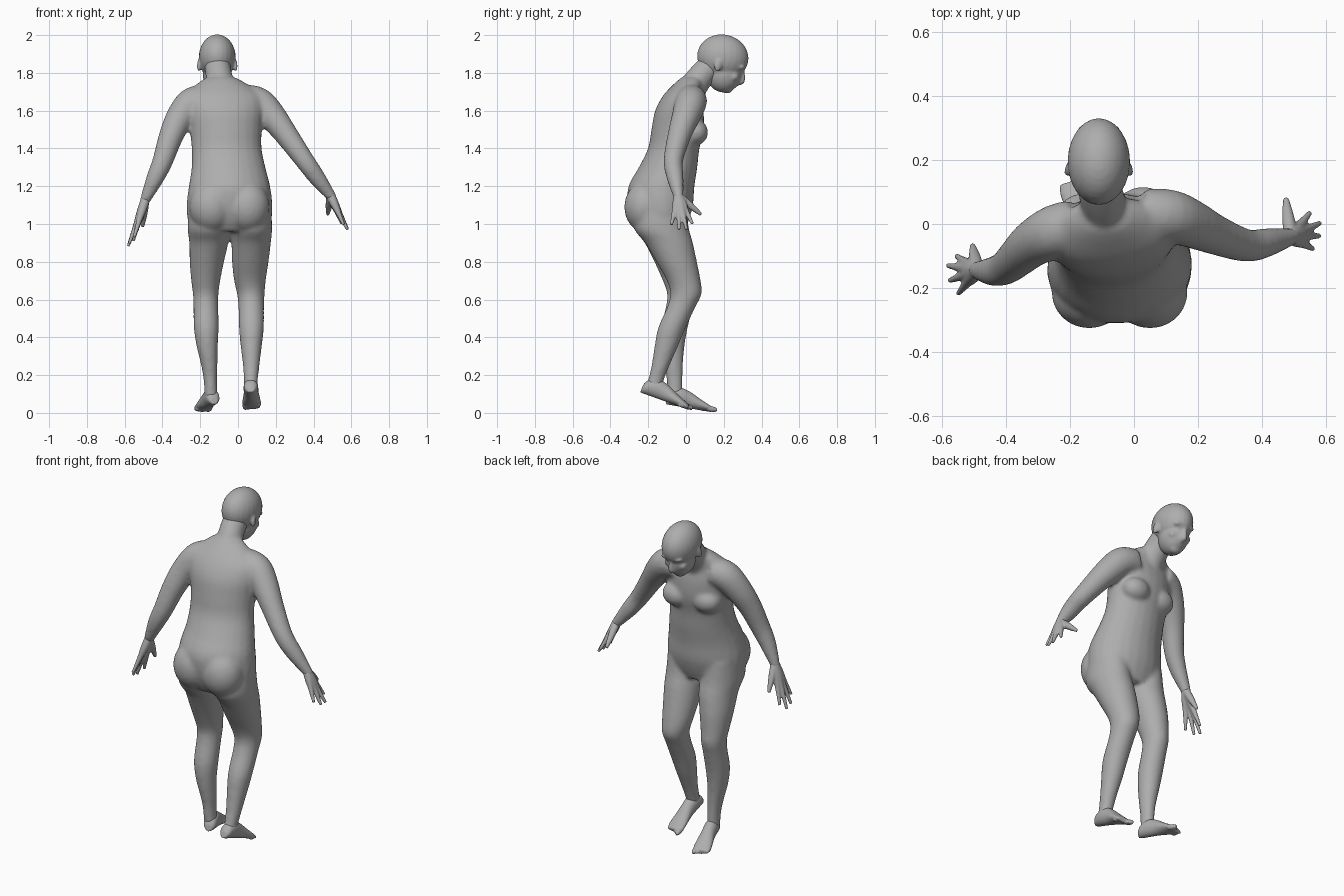
import bpy, bmesh, math
from mathutils import Vector, Matrix

cube = bpy.data.objects.get("Cube")
if cube:
    bpy.data.objects.remove(cube, do_unlink=True)

skin = bpy.data.materials.new("grey_clay")
skin.use_nodes = True
skin.diffuse_color = (0.42, 0.42, 0.42, 1)
shader = skin.node_tree.nodes["Principled BSDF"]
shader.inputs["Base Color"].default_value = skin.diffuse_color
shader.inputs["Roughness"].default_value = 0.7


def refine(rows, steps=4):
    """Catmull-Rom interpolation of rows of numbers."""
    rows = [Vector(r) for r in rows]
    out = []
    for i in range(len(rows) - 1):
        a, b, c = rows[max(i - 1, 0)], rows[i], rows[i + 1]
        d = rows[min(i + 2, len(rows) - 1)]
        for s in range(steps):
            t = s / steps
            out.append(b + (c - a) * (t / 2) + (a * 2 - b * 5 + c * 4 - d) * (t * t / 2)
                       + (b * 3 - a - c * 3 + d) * (t ** 3 / 2))
    return out + [rows[-1]]


def skin_rings(bm, rings):
    """Bridge equal vertex rings and cap both ends."""
    rings = [[bm.verts.new(p) for p in ring] for ring in rings]
    n = len(rings[0])
    for low, high in zip(rings, rings[1:]):
        for i in range(n):
            j = (i + 1) % n
            bm.faces.new((low[i], low[j], high[j], high[i]))
    bm.faces.new(rings[0][::-1])
    bm.faces.new(rings[-1])


def oval(n=24):
    return [(math.cos(math.tau * i / n), math.sin(math.tau * i / n)) for i in range(n)]


def loft(bm, rows, yaw=0):
    """Level oval sections given as height, centre x, centre y, half width, half depth."""
    turn = Matrix.Rotation(math.radians(yaw), 3, 'Z')
    skin_rings(bm, [[Vector((x, y, z)) + turn @ Vector((u * w, v * d, 0)) for u, v in oval()]
                    for z, x, y, w, d in refine(rows)])


def tube(bm, rows, flat=1):
    """Round sections across a path of x, y, z, radius."""
    rows = refine(rows)
    points = [Vector(r[:3]) for r in rows]
    rings = []
    for i, p in enumerate(points):
        along = points[min(i + 1, len(points) - 1)] - points[max(i - 1, 0)]
        q = along.to_track_quat('Z', 'Y')
        r = rows[i][3]
        rings.append([p + q @ Vector((u * r, v * r * flat, 0)) for u, v in oval(16)])
    skin_rings(bm, rings)


def blob(bm, centre, size, pitch=0, yaw=0):
    """Stretched sphere."""
    m = (Matrix.Translation(centre) @ Matrix.Rotation(math.radians(yaw), 4, 'Z')
         @ Matrix.Rotation(math.radians(pitch), 4, 'X') @ Matrix.Diagonal((*size, 1)))
    bmesh.ops.create_uvsphere(bm, u_segments=24, v_segments=16, radius=1, matrix=m)


def finish(bm, name, voxel, rounds):
    """Fuse the overlapping volumes into one smooth skin."""
    bmesh.ops.recalc_face_normals(bm, faces=bm.faces)
    mesh = bpy.data.meshes.new(name)
    bm.to_mesh(mesh)
    bm.free()
    mesh.materials.append(skin)
    obj = bpy.data.objects.new(name, mesh)
    bpy.context.collection.objects.link(obj)
    fuse = obj.modifiers.new("fuse", 'REMESH')
    fuse.mode = 'VOXEL'
    fuse.voxel_size = voxel
    fuse.use_smooth_shade = True
    soften = obj.modifiers.new("soften", 'SMOOTH')
    soften.factor = 0.5
    soften.iterations = rounds


# Torso, from the pelvis to the base of the neck
body = bmesh.new()
loft(body, [
    (.96, -.045, -.13, .17, .12), (1.02, -.045, -.135, .22, .15),
    (1.1, -.045, -.135, .228, .172), (1.2, -.045, -.13, .216, .175),
    (1.3, -.05, -.095, .196, .155), (1.4, -.06, -.065, .186, .136),
    (1.5, -.065, -.045, .192, .138), (1.6, -.07, -.035, .205, .128),
    (1.68, -.075, -.02, .2, .1), (1.74, -.085, .01, .135, .075),
    (1.775, -.09, .03, .08, .055)], yaw=5)
tube(body, [(-.085, 0, 1.66, .08), (-.095, .055, 1.75, .073),
            (-.105, .105, 1.81, .07), (-.11, .16, 1.86, .07)])

# Breasts and buttocks
for side, forward in ((1, .047), (-1, .027)):
    blob(body, (-.066 + side * .092, forward, 1.485), (.085, .07, .07), yaw=5)
    blob(body, (-.045 + side * .095, -.215, 1.09), (.118, .112, .135))

# Legs: the left one trails with its heel raised
loft(body, [
    (1.1, .075, -.13, .1, .13), (.98, .073, -.13, .108, .145), (.9, .07, -.09, .104, .127),
    (.8, .065, -.05, .097, .108), (.7, .063, -.012, .084, .09), (.63, .068, 0, .073, .083),
    (.56, .07, -.025, .068, .075), (.45, .071, -.075, .066, .073), (.35, .07, -.105, .056, .062),
    (.25, .07, -.135, .044, .048), (.17, .068, -.16, .037, .042), (.11, .068, -.175, .034, .04)])
loft(body, [
    (1.1, -.16, -.13, .1, .13), (.98, -.157, -.13, .11, .145), (.9, -.155, -.092, .103, .127),
    (.8, -.165, -.06, .091, .108), (.7, -.171, -.035, .077, .088), (.63, -.171, -.022, .068, .078),
    (.56, -.17, -.035, .066, .072), (.45, -.168, -.062, .066, .071), (.35, -.163, -.07, .056, .062),
    (.25, -.152, -.066, .043, .05), (.17, -.146, -.06, .036, .042), (.08, -.143, -.058, .034, .04)])

# Arms
left_wrist, right_wrist = (.49, -.04, 1.15), (-.49, -.145, 1.13)
tube(body, [(.03, .03, 1.66, .08), (.11, .025, 1.64, .084), (.18, 0, 1.57, .076),
            (.25, -.032, 1.48, .064), (.35, -.067, 1.34, .052), (.415, -.058, 1.25, .046),
            (*left_wrist, .029), (.5, -.038, 1.13, .027)])
tube(body, [(-.18, 0, 1.66, .08), (-.25, -.025, 1.635, .084), (-.315, -.06, 1.55, .074),
            (-.36, -.1, 1.45, .064), (-.4, -.135, 1.33, .055), (-.44, -.148, 1.24, .047),
            (*right_wrist, .029), (-.497, -.147, 1.11, .027)])
finish(body, "body", .011, 8)

# Head, bowed forward
middle = -.11
head = bmesh.new()
blob(head, (middle, .195, 1.883), (.098, .137, .12), pitch=-12)
blob(head, (middle, .205, 1.795), (.077, .092, .1), pitch=-25)
blob(head, (middle, .217, 1.727), (.042, .034, .036))
blob(head, (middle, .25, 1.737), (.03, .018, .016))
tube(head, [(middle, .296, 1.815, .012), (middle, .3, 1.785, .014),
            (middle, .291, 1.755, .019), (middle, .268, 1.75, .014)])
for side in (1, -1):
    blob(head, (middle + side * .035, .291, 1.83), (.034, .022, .014))
    blob(head, (middle + side * .045, .25, 1.78), (.026, .03, .026))
    blob(head, (middle + side * .095, .172, 1.842), (.011, .022, .036), pitch=-20, yaw=side * 15)
finish(head, "head", .007, 5)


def hand(name, wrist, tips, thumb):
    bm = bmesh.new()
    wrist = Vector(wrist)
    for tip in map(Vector, tips):
        knuckle = wrist.lerp(tip, .52)
        tube(bm, [(*wrist, .025), (*wrist.lerp(tip, .28), .022), (*knuckle, .0155),
                  (*wrist.lerp(tip, .75), .0115), (*tip, .008)])
    thumb = Vector(thumb)
    tube(bm, [(*wrist, .022), (*wrist.lerp(thumb, .5), .019), (*thumb, .009)])
    finish(bm, name, .005, 3)


hand("left_hand", left_wrist, [(.55, .035, 1), (.582, .003, .97), (.58, -.037, .97),
                               (.56, -.078, .995)], (.475, .08, 1.05))
hand("right_hand", right_wrist, [(-.555, -.1, .91), (-.582, -.13, .882), (-.577, -.177, .895),
                                 (-.55, -.218, .93)], (-.505, -.067, .985))


def foot(name, heel, toe, inner):
    """Sole runs from heel to toe; inner is the x direction of the big toe."""
    bm = bmesh.new()
    heel, toe = Vector(heel), Vector(toe)
    along = toe - heel
    across = along.cross(Vector((0, 0, 1))).normalized()
    up = across.cross(along).normalized()
    rings = []
    for t, w, h in refine([(0, .018, .02), (.06, .034, .038), (.22, .039, .05), (.42, .039, .044),
                           (.62, .046, .031), (.78, .05, .021), (.9, .044, .013)]):
        rings.append([heel + along * t + across * (u * w) + up * (h + v * h) for u, v in oval()])
    skin_rings(bm, rings)
    for i in range(5):
        r = .0145 if i == 0 else .0105
        base = heel + along * (.8 - i * .02) + across * inner * (.034 - i * .0175) + up * r
        end = base + along * (.18 - i * .017)
        tube(bm, [(*base, r), (*base.lerp(end, .6), r), (*end, r * .65)])
    finish(bm, name, .005, 3)


foot("left_foot", (.066, -.242, .108), (.074, .035, .008), -1)
foot("right_foot", (-.125, -.105, .045), (-.197, .158, 0), 1)
